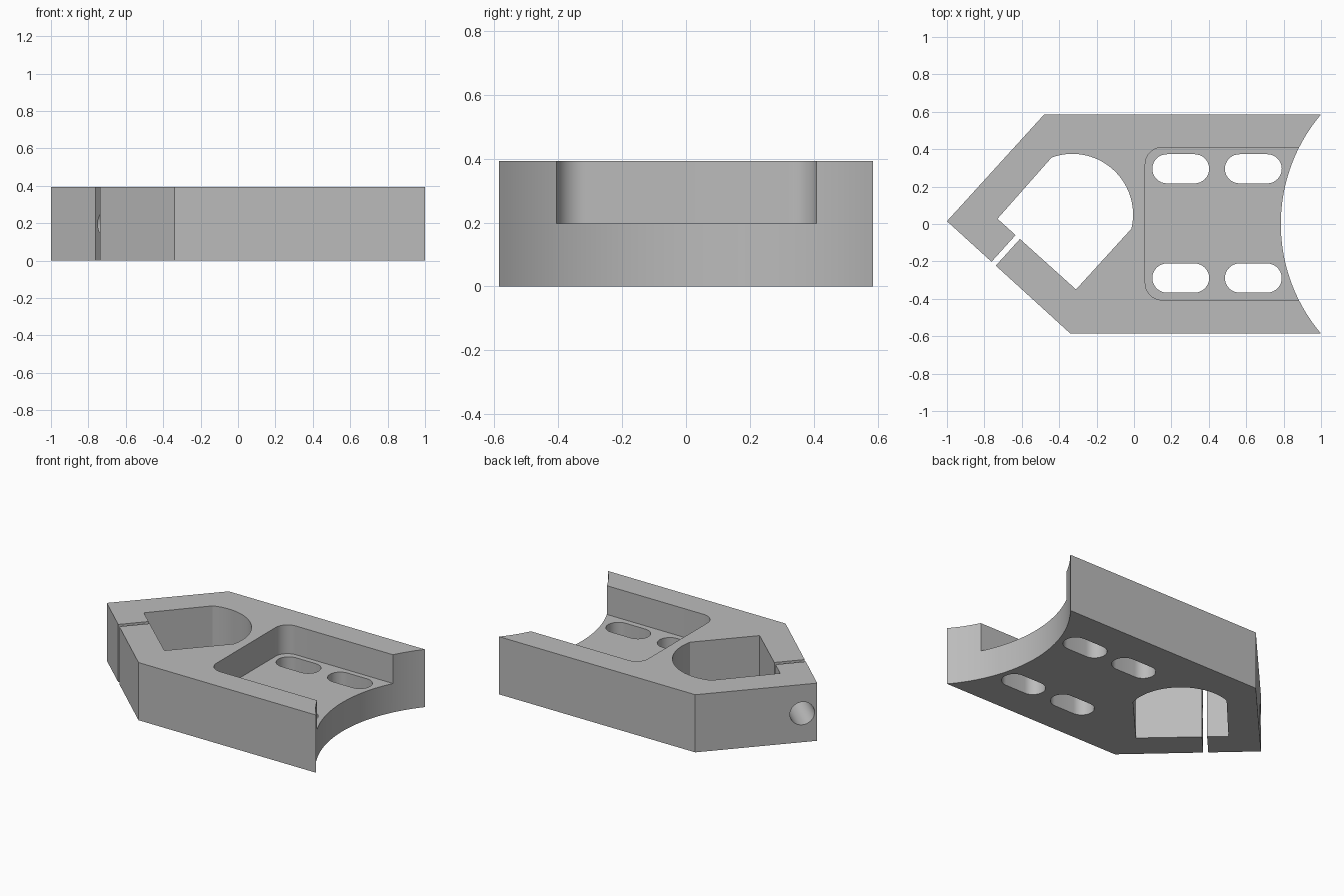
import bpy, bmesh
from math import pi, cos, sin, sqrt, atan2
from mathutils import Vector

cube = bpy.data.objects.get("Cube")
if cube:
    bpy.data.objects.remove(cube, do_unlink=True)

HEIGHT, FLOOR, HALF = 0.393, 0.197, 0.586

grey = bpy.data.materials.new("plain grey")
grey.use_nodes = True
grey.diffuse_color = (0.5, 0.5, 0.5, 1)
grey.node_tree.nodes["Principled BSDF"].inputs["Base Color"].default_value = (0.5, 0.5, 0.5, 1)


def arc(cx, cy, r, start, end, steps=16):
    angles = [start + (end - start) * i / steps for i in range(steps + 1)]
    return [(cx + r * cos(a), cy + r * sin(a)) for a in angles]


def prism(name, outline, z0, z1):
    bm = bmesh.new()
    base = bm.faces.new([bm.verts.new((x, y, z0)) for x, y in outline])
    top = bmesh.ops.extrude_face_region(bm, geom=[base])["geom"]
    verts = [v for v in top if isinstance(v, bmesh.types.BMVert)]
    bmesh.ops.translate(bm, verts=verts, vec=(0, 0, z1 - z0))
    bmesh.ops.recalc_face_normals(bm, faces=bm.faces)
    mesh = bpy.data.meshes.new(name)
    bm.to_mesh(mesh)
    bm.free()
    mesh.materials.append(grey)
    obj = bpy.data.objects.new(name, mesh)
    bpy.context.collection.objects.link(obj)
    return obj


def cut(body, cutter):
    cutter.hide_render = True
    bpy.context.view_layer.objects.active = body
    mod = body.modifiers.new("cut", "BOOLEAN")
    mod.operation, mod.solver, mod.object = "DIFFERENCE", "EXACT", cutter
    bpy.ops.object.modifier_apply(modifier=mod.name)
    bpy.data.objects.remove(cutter, do_unlink=True)


# Pointed plate with a concave end
sag = 0.215
radius = (HALF ** 2 + sag ** 2) / (2 * sag)
swing = atan2(HALF, radius - sag)
concave = arc(1 - sag + radius, 0, radius, pi - swing, pi + swing, 48)
body = prism("clamp_bracket",
             [(-1, 0.015), (-0.48, HALF)] + concave + [(-0.34, -HALF)], 0, HEIGHT)

# Clamp opening: square corners on one side, round on the other
start, end = atan2(-0.075, 0.316), atan2(0.305, -0.11)
opening = arc(-0.33, 0.05, 0.325, start, end, 40) + [(-0.73, 0.028), (-0.31, -0.35)]
cut(body, prism("opening_cutter", opening, -0.1, 0.5))

# Slit through the clamp arm
along = Vector((0.67, 0.742)).normalized()
across = Vector((along.y, -along.x))
mid = Vector((-0.685, -0.14))
corners = [mid + along * a * 0.16 + across * b * 0.0155
           for a, b in ((-1, -1), (1, -1), (1, 1), (-1, 1))]
cut(body, prism("slit_cutter", corners, -0.1, 0.5))

# Shallow pocket with rounded corners, open to the concave end
pocket = ([(1.2, -0.406)] + arc(0.15, -0.316, 0.09, 1.5 * pi, pi)
          + arc(0.15, 0.319, 0.09, pi, pi / 2) + [(1.2, 0.409)])
cut(body, prism("pocket_cutter", pocket, FLOOR, 0.5))

# Four mounting slots
for x in (0.25, 0.638):
    for y in (0.295, -0.289):
        slot = (arc(x + 0.074, y, 0.078, -pi / 2, pi / 2)
                + arc(x - 0.074, y, 0.078, pi / 2, 1.5 * pi))
        cut(body, prism("slot_cutter", slot, -0.1, 0.3))

# Screw hole across the tip and the slit
hole = prism("screw_hole_cutter", arc(0, 0, 0.078, 0, 2 * pi * 31 / 32, 31), -0.1, 0.55)
hole.rotation_mode = "QUATERNION"
hole.rotation_quaternion = across.to_3d().to_track_quat("Z", "Y")
hole.location = (-0.936, 0.085, HEIGHT / 2)
bpy.context.view_layer.update()
cut(body, hole)

bpy.ops.object.select_all(action="DESELECT")
body.select_set(True)
bpy.context.view_layer.objects.active = body
bpy.ops.object.shade_smooth_by_angle(angle=pi / 6)
